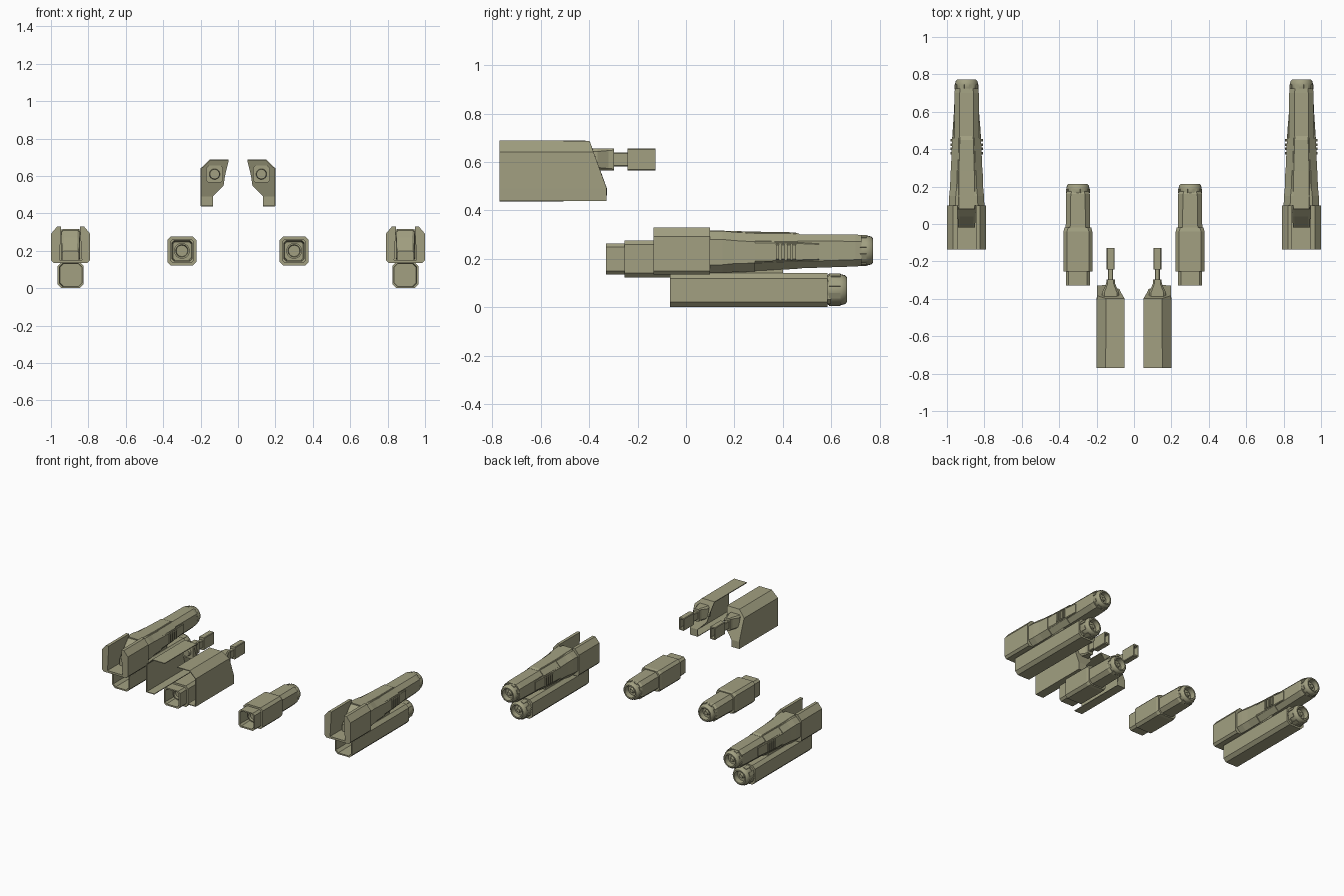
import bpy, bmesh, math
from mathutils import Vector

cube = bpy.data.objects.get("Cube")
if cube:
    bpy.data.objects.remove(cube)

olive = bpy.data.materials.new("olive_armour")
olive.use_nodes = True
colour = (0.36, 0.35, 0.22, 1)
olive.diffuse_color = colour
olive.node_tree.nodes["Principled BSDF"].inputs["Base Color"].default_value = colour


def finish(name, bm, smooth=False):
    bmesh.ops.recalc_face_normals(bm, faces=bm.faces)
    mesh = bpy.data.meshes.new(name)
    bm.to_mesh(mesh)
    bm.free()
    mesh.materials.append(olive)
    ob = bpy.data.objects.new(name, mesh)
    bpy.context.collection.objects.link(ob)
    if smooth:
        bpy.ops.object.select_all(action='DESELECT')
        ob.select_set(True)
        bpy.context.view_layer.objects.active = ob
        bpy.ops.object.shade_smooth_by_angle(angle=math.radians(35))
    return ob


def bridge(bm, rings, cap=True):
    loops = [[bm.verts.new(p) for p in r] for r in rings]
    n = len(loops[0])
    for a, b in zip(loops, loops[1:]):
        for i in range(n):
            j = (i + 1) % n
            bm.faces.new((a[i], a[j], b[j], b[i]))
    if cap:
        bm.faces.new(loops[0])
        bm.faces.new(loops[-1])


def hull(name, cx, stations):
    """Chamfered box lofted along y: stations are (y, half width, z low, z high, chamfer)."""
    bm = bmesh.new()
    rings = []
    for y, w, lo, hi, c in stations:
        outline = [(-w + c, lo), (w - c, lo), (w, lo + c), (w, hi - c),
                   (w - c, hi), (-w + c, hi), (-w, hi - c), (-w, lo + c)]
        rings.append([(cx + x, y, z) for x, z in outline])
    bridge(bm, rings)
    return finish(name, bm)


def box(name, cx, y0, y1, w, lo, hi, c=0.004):
    return hull(name, cx, [(y0, w, lo, hi, c), (y1, w, lo, hi, c)])


def lathe(name, cx, cz, profile, sides=24):
    bm = bmesh.new()
    rings = [[(cx + r * math.cos(2 * math.pi * i / sides), y,
               cz + r * math.sin(2 * math.pi * i / sides)) for i in range(sides)]
             for y, r in profile]
    bridge(bm, rings)
    return finish(name, bm, True)


def prism(name, cx, outline, y0, y1):
    bm = bmesh.new()
    bridge(bm, [[(cx + x, y, z) for x, z in outline] for y in (y0, y1)])
    return finish(name, bm)


def nozzle(name, cx, cz, y, r, length):
    """Hollow rounded exhaust with an inner plug and lugs round the collar."""
    end = y + length
    lathe(name, cx, cz, [(y - 0.01, r * 0.9), (y, r), (end - 0.025, r),
                         (end - 0.008, r * 0.93), (end, r * 0.8), (end, r * 0.66),
                         (end - 0.035, r * 0.6), (end - 0.035, r * 0.3),
                         (end - 0.015, r * 0.2)])
    bm = bmesh.new()
    for i in range(8):
        a = math.pi * (i + 0.5) / 4
        out = Vector((math.cos(a), 0, math.sin(a)))
        side = Vector((-math.sin(a), 0, math.cos(a))) * 0.012
        base = Vector((cx, 0, cz)) + out * (r * 0.9)
        rim = Vector((cx, 0, cz)) + out * (r + 0.003)
        bridge(bm, [[p + Vector((0, yy, 0)) for p in
                     (base - side, base + side, rim + side, rim - side)]
                    for yy in (y, end - 0.027)])
    finish(name + "_lugs", bm)


def outer_pod(s, tag):
    cx = 0.895 * s
    # Open-topped channel sleeve with tall cheeks
    half = [(0.072, 0.135), (0.09, 0.135), (0.104, 0.15), (0.104, 0.292),
            (0.072, 0.33), (0.05, 0.33), (0.06, 0.15)]
    prism("sleeve_" + tag, cx, half + [(-x, z) for x, z in reversed(half)], -0.135, 0.10)
    # Upper stepped hull
    hull("upper_hull_" + tag, cx, [
        (-0.02, 0.045, 0.15, 0.2, 0.01), (0.04, 0.048, 0.15, 0.27, 0.012),
        (0.08, 0.05, 0.145, 0.31, 0.012), (0.098, 0.05, 0.145, 0.315, 0.012),
        (0.098, 0.095, 0.14, 0.315, 0.035), (0.15, 0.093, 0.14, 0.315, 0.035),
        (0.20, 0.088, 0.145, 0.31, 0.035), (0.285, 0.086, 0.147, 0.305, 0.035),
        (0.285, 0.078, 0.15, 0.305, 0.032), (0.46, 0.074, 0.158, 0.303, 0.032),
        (0.46, 0.066, 0.16, 0.301, 0.028), (0.70, 0.065, 0.168, 0.3, 0.028),
        (0.725, 0.062, 0.17, 0.298, 0.028)])
    nozzle("upper_nozzle_" + tag, cx, 0.234, 0.72, 0.062, 0.053)
    hull("spine_" + tag, cx, [(0.08, 0.045, 0.29, 0.318, 0.004), (0.28, 0.045, 0.29, 0.312, 0.004),
                              (0.45, 0.04, 0.285, 0.309, 0.004), (0.47, 0.038, 0.28, 0.302, 0.004)])
    # Side panels with cooling ribs
    for d in (-1, 1):
        hull(f"side_panel_{tag}_{d}", cx + d * 0.066, [
            (0.20, 0.022, 0.185, 0.272, 0.006), (0.34, 0.016, 0.185, 0.272, 0.006),
            (0.46, 0.011, 0.19, 0.268, 0.005), (0.55, 0.005, 0.195, 0.262, 0.003)])
        for i in range(4):
            y = 0.372 + i * 0.023
            box(f"cooling_rib_{tag}_{d}_{i}", cx + d * 0.075, y, y + 0.013, 0.012, 0.195, 0.26)
    # Lower tube with an open front
    hull("lower_tube_" + tag, cx, [
        (0.10, 0.058, 0.012, 0.13, 0.018), (-0.067, 0.06, 0.01, 0.132, 0.018),
        (-0.067, 0.07, 0.0, 0.14, 0.022), (0.585, 0.07, 0.0, 0.14, 0.022),
        (0.585, 0.058, 0.012, 0.128, 0.02), (0.60, 0.058, 0.012, 0.128, 0.02)])
    nozzle("lower_nozzle_" + tag, cx, 0.072, 0.59, 0.064, 0.075)
    box("tube_mount_" + tag, cx, -0.02, 0.40, 0.045, 0.13, 0.165)


def inner_pod(s, tag):
    cx = 0.3 * s
    # Square intake, thicker middle and long rear barrel
    hull("inner_pod_body_" + tag, cx, [
        (-0.23, 0.048, 0.152, 0.248, 0.01), (-0.33, 0.054, 0.146, 0.254, 0.012),
        (-0.33, 0.064, 0.135, 0.263, 0.014), (-0.255, 0.064, 0.135, 0.263, 0.014),
        (-0.255, 0.077, 0.122, 0.276, 0.018), (-0.04, 0.077, 0.122, 0.276, 0.018),
        (-0.02, 0.072, 0.127, 0.271, 0.02), (-0.02, 0.065, 0.135, 0.265, 0.024),
        (0.16, 0.064, 0.136, 0.264, 0.026), (0.175, 0.058, 0.142, 0.258, 0.026)])
    lathe("intake_core_" + tag, cx, 0.2, [(-0.22, 0.042), (-0.26, 0.042), (-0.26, 0.033), (-0.245, 0.03)])
    nozzle("inner_nozzle_" + tag, cx, 0.2, 0.165, 0.062, 0.05)


def gun_shell(s, tag):
    # Thin armour: side, chamfer, roof, foot and sloping rear plate
    def front(z):
        return -0.33 - max(0, z - 0.49) * 0.36
    bm = bmesh.new()
    section = [(0.135, 0.44), (0.197, 0.44), (0.197, 0.49), (0.197, 0.64), (0.15, 0.685), (0.05, 0.685)]
    rows = [[bm.verts.new((s * x, y, z)) for y in (-0.77, front(z))] for x, z in section]
    for a, b in zip(rows, rows[1:]):
        bm.faces.new((a[0], a[1], b[1], b[0]))
    inner = [bm.verts.new((s * x, front(z), z))
             for x, z in ((0.07, 0.6), (0.077, 0.55), (0.135, 0.49))]
    bm.faces.new([r[1] for r in rows[2:]] + inner)
    bm.faces.new([rows[0][1], rows[1][1], rows[2][1], inner[-1]])
    ob = finish("armour_shell_" + tag, bm)
    mod = ob.modifiers.new("thickness", 'SOLIDIFY')
    mod.thickness = 0.006
    mod.offset = 0
    # Mount, neck and hollow rectangular barrel
    cx = 0.125 * s
    hull("gun_mount_" + tag, cx, [(-0.40, 0.045, 0.565, 0.655, 0.012), (-0.365, 0.045, 0.565, 0.655, 0.012),
                                  (-0.32, 0.024, 0.565, 0.655, 0.008), (-0.297, 0.022, 0.565, 0.655, 0.006)])
    lathe("gun_pivot_" + tag, cx, 0.61, [(-0.42, 0.026), (-0.39, 0.03)], 16)
    box("gun_neck_" + tag, cx, -0.30, -0.235, 0.014, 0.582, 0.638)
    hull("gun_barrel_" + tag, cx, [
        (-0.242, 0.021, 0.565, 0.655, 0.004), (-0.127, 0.021, 0.565, 0.655, 0.004),
        (-0.127, 0.014, 0.575, 0.645, 0.003), (-0.17, 0.013, 0.576, 0.644, 0.003)])


for s, tag in ((1, "left"), (-1, "right")):
    outer_pod(s, tag)
    inner_pod(s, tag)
    gun_shell(s, tag)
